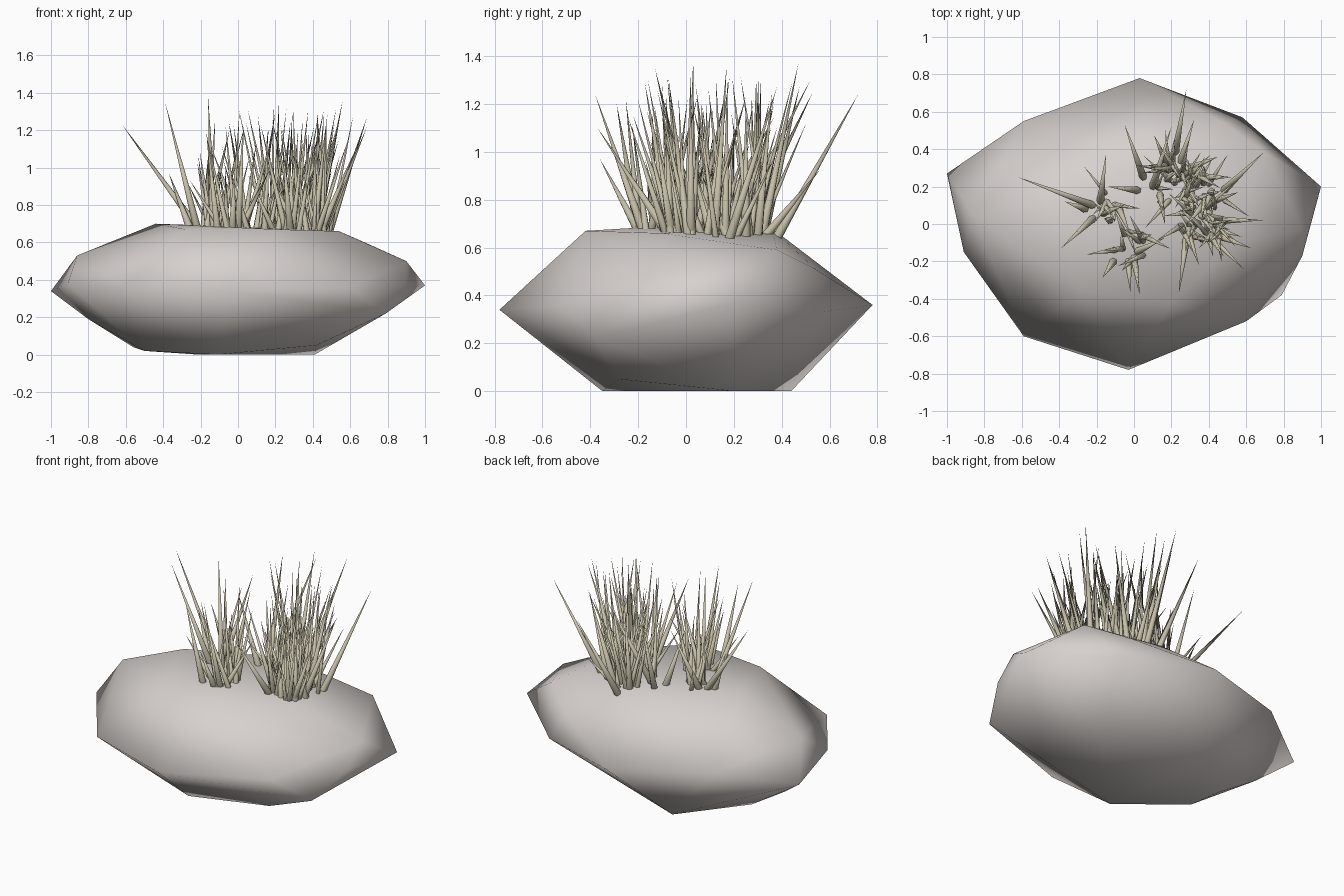
import bpy, bmesh, math, random
from mathutils import Vector
from mathutils.bvhtree import BVHTree

if "Cube" in bpy.data.objects:
    bpy.data.objects.remove(bpy.data.objects["Cube"])

random.seed(4)


def material(name, rgb):
    m = bpy.data.materials.new(name)
    m.diffuse_color = (*rgb, 1)
    m.use_nodes = True
    m.node_tree.nodes["Principled BSDF"].inputs["Base Color"].default_value = m.diffuse_color
    return m


def make_object(name, bm, mat, angle):
    mesh = bpy.data.meshes.new(name)
    bm.to_mesh(mesh)
    ob = bpy.data.objects.new(name, mesh)
    bpy.context.collection.objects.link(ob)
    mesh.materials.append(mat)
    bpy.ops.object.select_all(action='DESELECT')
    ob.select_set(True)
    bpy.context.view_layer.objects.active = ob
    bpy.ops.object.shade_smooth_by_angle(angle=math.radians(angle))
    return ob


stone = material("warm grey stone", (0.68, 0.64, 0.615))
straw = material("dry straw green", (0.56, 0.52, 0.39))

# Rock: hull around a few corner points
corners = [
    # rim
    (-1, .27, .34), (-.59, .55, .41), (.03, .78, .36), (.58, .57, .33),
    (1, .2, .37), (.79, -.38, .22), (.6, -.52, .36), (-.03, -.78, .34),
    (-.59, -.6, .35), (-.91, -.15, .38), (.90, -.17, .37),
    # shoulder
    (-.86, .05, .53), (.90, -.03, .50), (.70, .38, .59), (.48, .54, .51),
    # top
    (-.44, .08, .70), (-.28, -.36, .67), (.2, -.42, .67), (.54, -.1, .66),
    (.1, .36, .68),
    # underside
    (-.5, -.08, .02), (-.56, .13, .04), (-.11, -.35, .0), (.42, -.28, .05),
    (.41, .2, .0), (-.21, .44, .0), (-.80, .15, .19),
]
bm = bmesh.new()
for c in corners:
    bm.verts.new(c)
bmesh.ops.convex_hull(bm, input=bm.verts)
bmesh.ops.delete(bm, geom=[v for v in bm.verts if not v.link_faces], context='VERTS')
bmesh.ops.recalc_face_normals(bm, faces=bm.faces)
surface = BVHTree.FromBMesh(bm)
make_object("rock", bm, stone, 180)
bm.free()


# Grass: tapered blades rooted on the rock
def add_blade(bm, base, tip, radius):
    hit = surface.ray_cast(Vector((base[0], base[1], 2)), Vector((0, 0, -1)))[0]
    root = hit - Vector((0, 0, .01))
    axis = Vector(tip) - root
    turn = axis.to_track_quat('Z', 'Y')
    ring = []
    for i in range(6):
        a = math.tau * i / 6
        ring.append(bm.verts.new(root + turn @ Vector((radius * math.cos(a), radius * math.sin(a), 0))))
    point = bm.verts.new(tip)
    for i in range(6):
        bm.faces.new((ring[i], ring[(i + 1) % 6], point))
    bm.faces.new(ring[::-1])


def tuft(bm, centre, spread, lean, count):
    for _ in range(count):
        a = random.uniform(0, math.tau)
        r = math.sqrt(random.random())
        d = Vector((math.cos(a), math.sin(a)))
        base = Vector(centre) + Vector((d.x * spread[0], d.y * spread[1])) * r
        tip = base + d * lean * r * random.uniform(.0, 1)
        tip += Vector((random.uniform(-.14, .14), random.uniform(-.14, .14)))
        add_blade(bm, base, (tip.x, tip.y, random.uniform(.9, 1.32)), random.uniform(.013, .021))


bm = bmesh.new()
tuft(bm, (.37, .05), (.13, .17), .10, 48)
tuft(bm, (.22, .22), (.14, .12), .10, 40)
tuft(bm, (-.02, -.12), (.08, .10), .06, 13)
tuft(bm, (-.12, .09), (.07, .09), .05, 10)

# Long leaning blades around the edges
for base, tip in [
    ((-.22, .10), (-.62, .25, 1.23)), ((-.22, .03), (-.39, -.13, 1.35)),
    ((-.18, .12), (-.15, .37, 1.15)), ((.22, .38), (.28, .72, 1.24)),
    ((.05, .25), (-.05, .53, 1.25)), ((.20, .32), (.22, .47, 1.37)),
    ((-.11, -.20), (-.17, -.29, 1.20)), ((.00, -.18), (.03, -.38, 1.24)),
    ((.28, -.08), (.24, -.37, 1.10)), ((-.03, -.2), (-.02, -.36, .97)),
    ((.48, .18), (.69, .38, 1.27)), ((.46, .02), (.69, .02, 1.22)),
    ((.44, -.06), (.63, -.13, 1.10)), ((.42, .12), (.56, .17, 1.36)),
    ((-.26, .08), (-.37, .12, .97)), ((-.13, .02), (-.16, .03, 1.38)),
    ((.3, .3), (.45, .36, 1.25)), ((.38, .25), (.52, .25, 1.19)),
    ((.02, .18), (-.14, .2, 1.1)), ((.1, .2), (.2, .52, 1.3)),
]:
    add_blade(bm, base, tip, .021)
make_object("grass_blades", bm, straw, 60)
bm.free()
